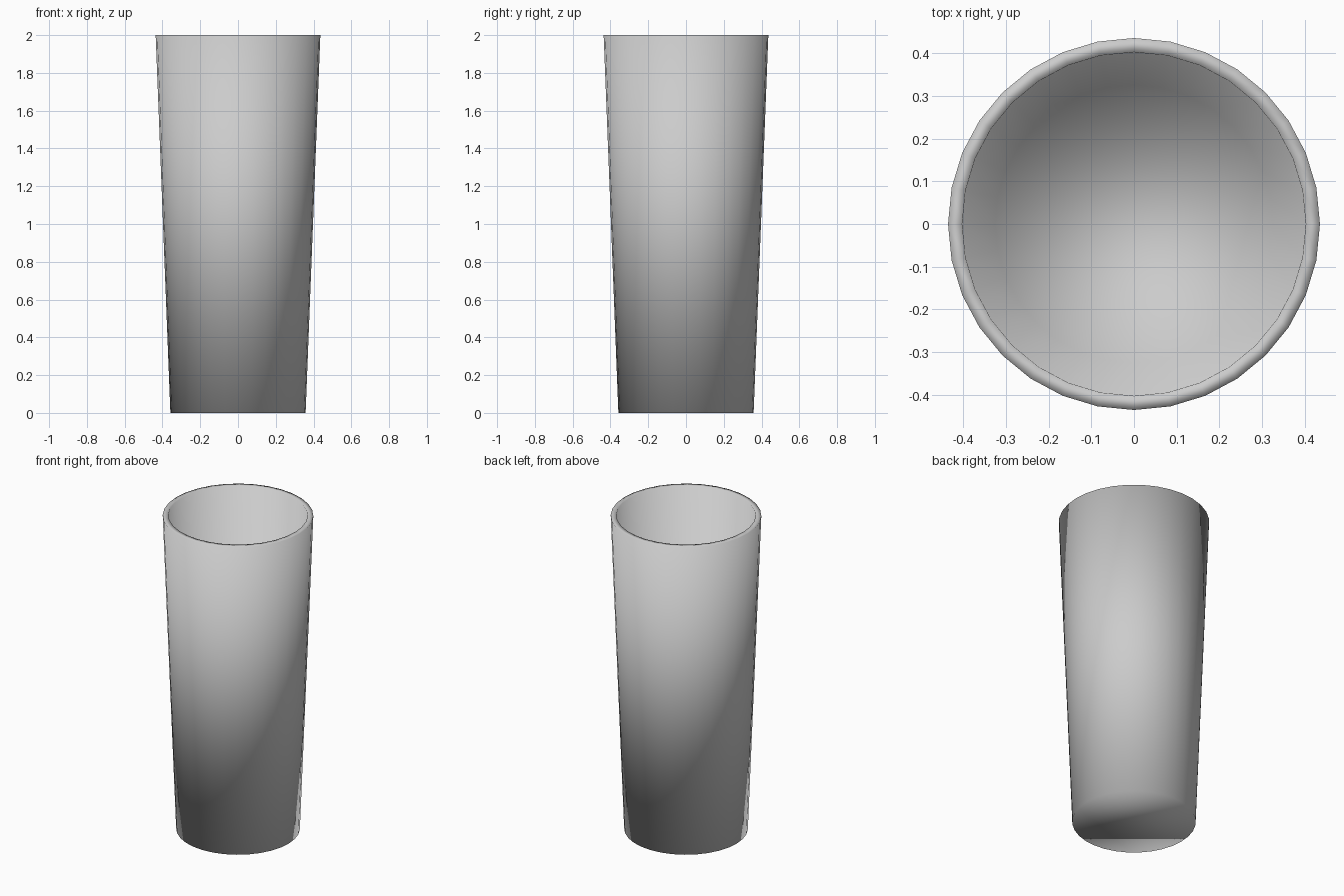
import bpy, bmesh

if "Cube" in bpy.data.objects:
    bpy.data.objects.remove(bpy.data.objects["Cube"])

# Tapered 32-sided shell, closed at the bottom, open at the top
bm = bmesh.new()
bmesh.ops.create_cone(bm, cap_ends=True, cap_tris=False, segments=32,
                      radius1=0.358, radius2=0.436, depth=2.0)
bmesh.ops.translate(bm, verts=bm.verts, vec=(0, 0, 1.0))
bm.normal_update()
top = [f for f in bm.faces if f.normal.z > 0.9]
bmesh.ops.delete(bm, geom=top, context='FACES_ONLY')

# Fully smooth shaded
for f in bm.faces:
    f.smooth = True

mesh = bpy.data.meshes.new("tumbler")
bm.to_mesh(mesh)
bm.free()
tumbler = bpy.data.objects.new("tumbler", mesh)
bpy.context.collection.objects.link(tumbler)

# Wall and floor thickness, added inwards
solid = tumbler.modifiers.new("wall", 'SOLIDIFY')
solid.thickness = 0.033
solid.offset = -1
solid.use_even_offset = True
